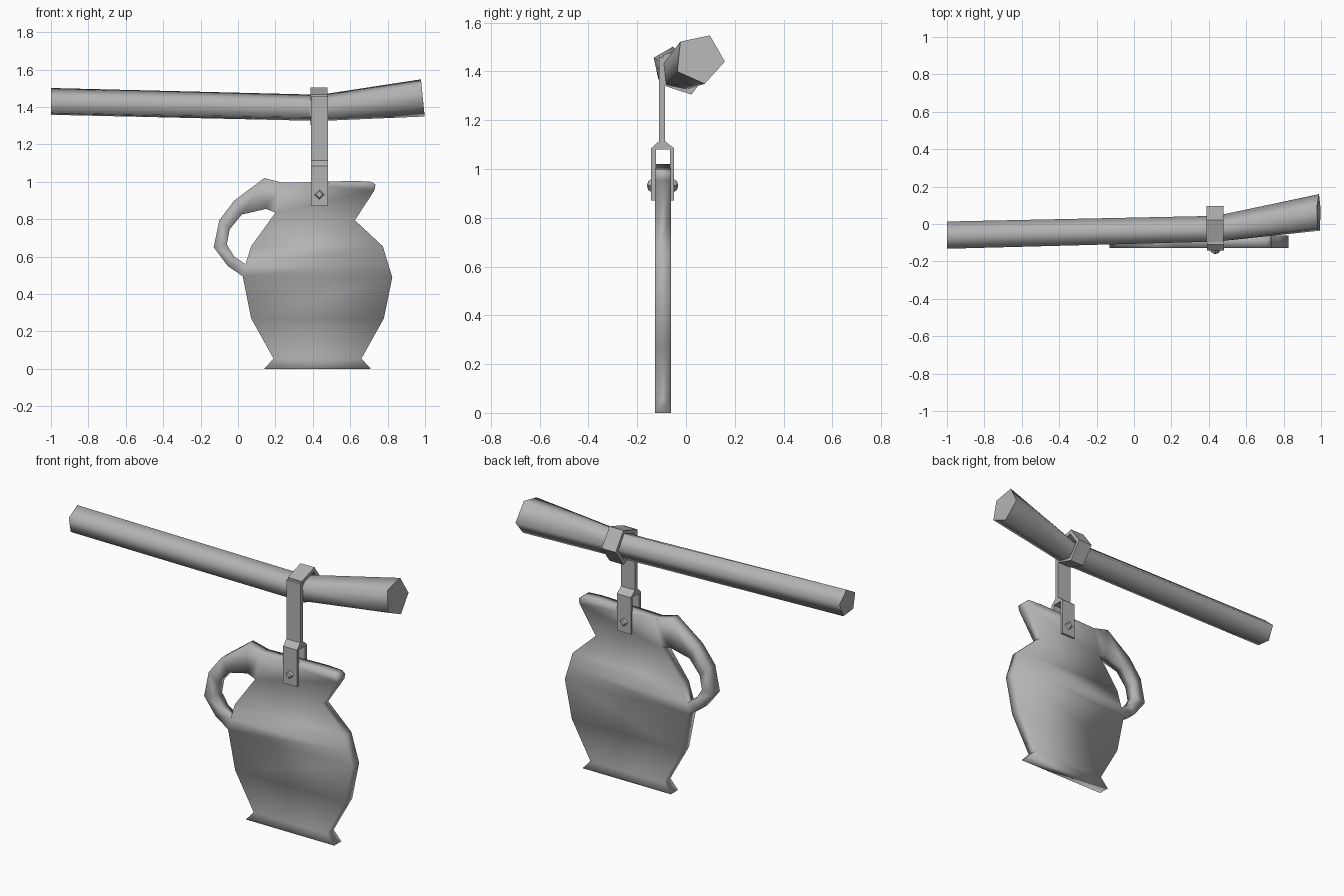
import bpy, bmesh
from math import cos, sin, radians
from mathutils import Vector

cube = bpy.data.objects.get("Cube")
if cube:
    bpy.data.objects.remove(cube)

grey = bpy.data.materials.new("plain_grey")
grey.use_nodes = True
tone = (0.45, 0.45, 0.45, 1)
grey.diffuse_color = tone
grey.node_tree.nodes["Principled BSDF"].inputs["Base Color"].default_value = tone


def finish(name, bm, angle):
    """Turn a bmesh into a shaded object."""
    bmesh.ops.recalc_face_normals(bm, faces=bm.faces)
    mesh = bpy.data.meshes.new(name)
    bm.to_mesh(mesh)
    bm.free()
    mesh.materials.append(grey)
    obj = bpy.data.objects.new(name, mesh)
    bpy.context.collection.objects.link(obj)
    bpy.ops.object.select_all(action='DESELECT')
    obj.select_set(True)
    bpy.context.view_layer.objects.active = obj
    bpy.ops.object.shade_smooth_by_angle(angle=radians(angle))
    return obj


def extrude(bm, offset):
    """Give a flat sheet of faces its thickness."""
    out = bmesh.ops.extrude_face_region(bm, geom=bm.faces[:], use_keep_orig=True)
    moved = [g for g in out["geom"] if isinstance(g, bmesh.types.BMVert)]
    bmesh.ops.translate(bm, verts=moved, vec=offset)


def pentagon(bm, x, y, z, r, turn, lean=0):
    """Five-sided ring facing along x."""
    angles = [radians(turn + 72 * i) for i in range(5)]
    return [bm.verts.new((x - lean * r * sin(a), y + r * cos(a), z + r * sin(a)))
            for a in angles]


def bridge(bm, a, b):
    for i in range(len(a)):
        j = (i + 1) % len(a)
        bm.faces.new((a[i], a[j], b[j], b[i]))


# Bent, slightly twisted five-sided pole
bm = bmesh.new()
rings = [pentagon(bm, -1, -.062, 1.425, .077, 84),
         pentagon(bm, .44, -.03, 1.393, .074, 78),
         pentagon(bm, .988, .055, 1.452, .105, 66, .1)]
for a, b in zip(rings, rings[1:]):
    bridge(bm, a, b)
bm.faces.new(rings[0])
bm.faces.new(rings[-1])
finish("pole", bm, 80)

# Band wrapped around the pole
bm = bmesh.new()
loops = [pentagon(bm, x, -.01, 1.405, r, 72)
         for x, r in ((.388, .105), (.478, .105), (.478, .08), (.388, .08))]
for i in range(4):
    bridge(bm, loops[i], loops[(i + 1) % 4])
finish("pole_band", bm, 30)

# Forked hanger strap
profile = [(-.11, 1.46), (-.087, 1.46), (-.087, 1.115), (-.049, 1.085),
           (-.049, .87), (-.066, .87), (-.066, 1.08), (-.123, 1.08),
           (-.123, .87), (-.143, .87), (-.143, 1.085), (-.11, 1.115)]
bm = bmesh.new()
bm.faces.new([bm.verts.new((.39, y, z)) for y, z in profile])
extrude(bm, Vector((.09, 0, 0)))
finish("hanger_strap", bm, 30)

# Diamond rivets on both prongs
for name, y, side in (("front_rivet", -.143, -1), ("back_rivet", -.049, 1)):
    bm = bmesh.new()
    base, rim = [[bm.verts.new((.435 + r * dx, y + side * d, .932 + r * dz))
                  for dx, dz in ((1, 0), (0, 1), (-1, 0), (0, -1))]
                 for r, d in ((.026, 0), (.018, .012))]
    bridge(bm, base, rim)
    tip = bm.verts.new((.435, y + side * .017, .932))
    for i in range(4):
        bm.faces.new((rim[i], rim[(i + 1) % 4], tip))
    bm.faces.new(base)
    finish(name, bm, 30)

# Flat jug cut-out: strips of left/right pairs for the body, outer/inner for the handle
body = [((.14, 0), (.71, 0)), ((.19, .055), (.66, .055)), ((.07, .27), (.78, .27)),
        ((.025, .495), (.825, .49)), ((.04, .56), (.80, .57)),
        ((.07, .655), (.775, .655)), ((.20, .835), (.625, .795)),
        ((.24, .995), (.73, .955))]
handle = [((.24, .995), (.20, .835)), ((.14, 1.02), (.15, .855)),
          ((-.02, .90), (.02, .825)), ((-.10, .795), (-.045, .745)),
          ((-.13, .65), (-.06, .665)), ((-.055, .55), (-.02, .60)),
          ((.025, .495), (.04, .56))]
spout = [(.24, .995), (.73, .955), (.735, .985), (.715, 1.0), (.625, 1.005)]
bm = bmesh.new()
sheets = [(a, b, d, c) for strip in (body, handle)
          for (a, b), (c, d) in zip(strip, strip[1:])] + [spout]
for sheet in sheets:
    bm.faces.new([bm.verts.new((x, -.127, z)) for x, z in sheet])
bmesh.ops.remove_doubles(bm, verts=bm.verts[:], dist=.001)
bmesh.ops.recalc_face_normals(bm, faces=bm.faces)
extrude(bm, Vector((0, .066, 0)))
finish("jug_sign", bm, 180)
